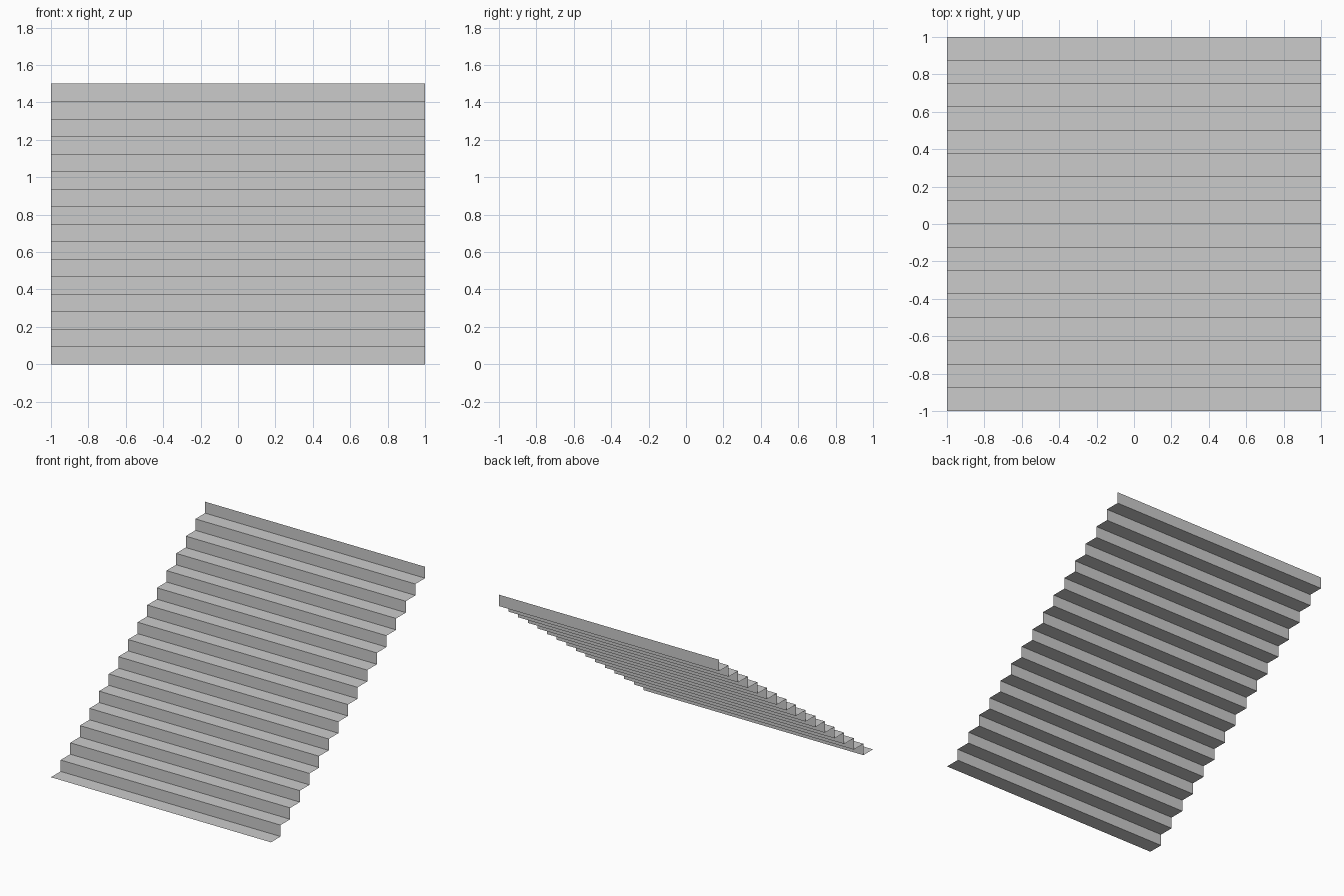
import bpy
import bmesh

if "Cube" in bpy.data.objects:
    bpy.data.objects.remove(bpy.data.objects["Cube"])

STEPS = 16
WIDTH, RUN, RISE = 2.0, 2.0, 1.5
tread, riser = RUN / STEPS, RISE / STEPS

# Stair profile: each step is a tread followed by a riser
profile = [(-RUN / 2, 0.0)]
for i in range(STEPS):
    y = -RUN / 2 + (i + 1) * tread
    profile += [(y, i * riser), (y, (i + 1) * riser)]

# Sweep the profile across the width as a thin open sheet
bm = bmesh.new()
rows = [[bm.verts.new((x, y, z)) for x in (-WIDTH / 2, WIDTH / 2)] for y, z in profile]
for (a, b), (c, d) in zip(rows, rows[1:]):
    bm.faces.new((a, b, d, c))

mesh = bpy.data.meshes.new("stair_steps")
bm.to_mesh(mesh)
bm.free()
bpy.context.collection.objects.link(bpy.data.objects.new("stair_steps", mesh))
